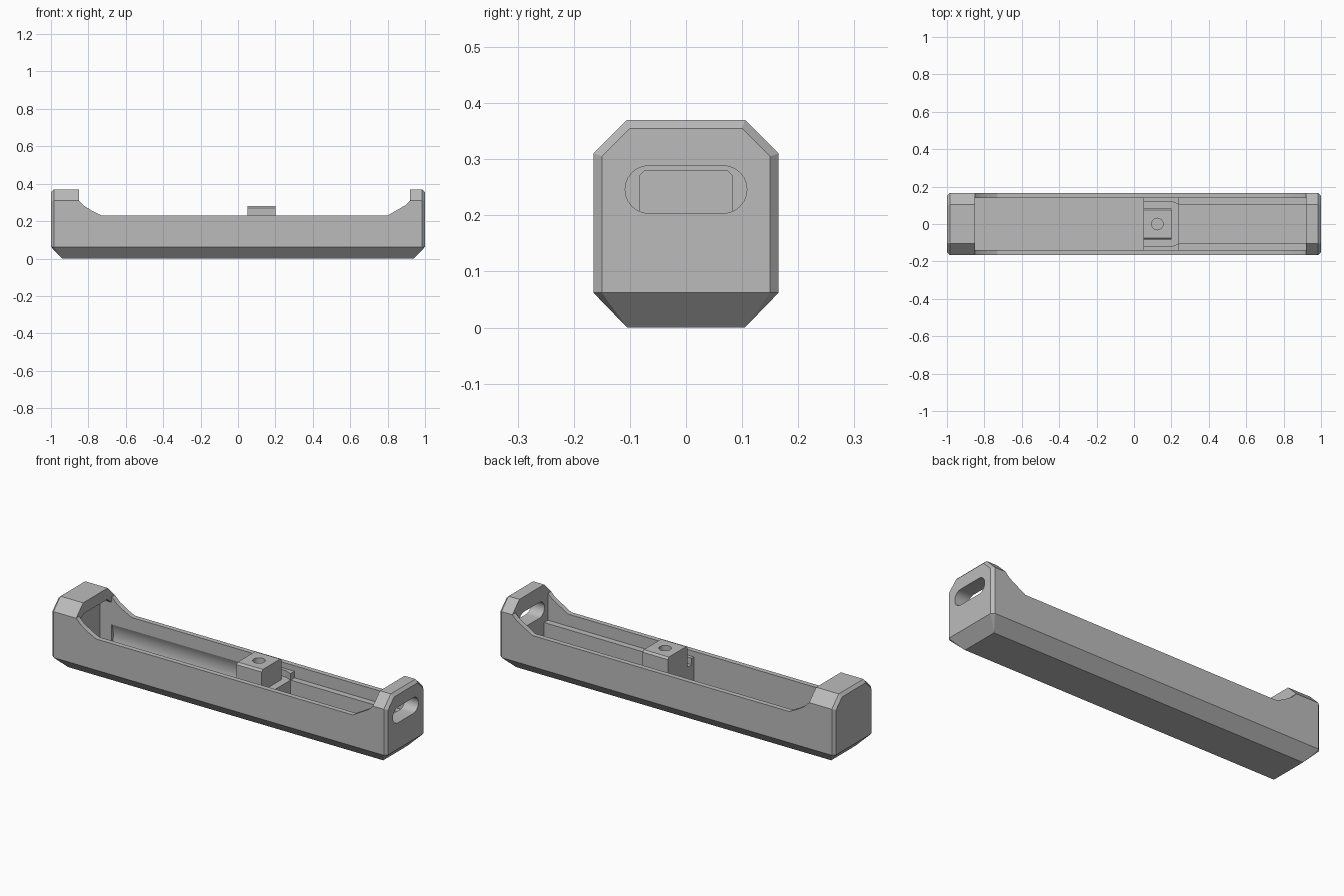
import bpy, bmesh, math

if "Cube" in bpy.data.objects:
    bpy.data.objects.remove(bpy.data.objects["Cube"], do_unlink=True)

grey = bpy.data.materials.new("plain grey")
grey.use_nodes = True
COLOUR = (0.5, 0.5, 0.5, 1)
grey.diffuse_color = COLOUR
grey.node_tree.nodes["Principled BSDF"].inputs["Base Color"].default_value = COLOUR


def finish(name, bm):
    bmesh.ops.recalc_face_normals(bm, faces=bm.faces)
    mesh = bpy.data.meshes.new(name)
    bm.to_mesh(mesh)
    bm.free()
    mesh.materials.append(grey)
    ob = bpy.data.objects.new(name, mesh)
    bpy.context.collection.objects.link(ob)
    return ob


def prism(name, points, axis, start, end):
    """Extrude a flat outline along one axis; points are the other two axes in order."""
    bm = bmesh.new()

    def place(p):
        co = list(p)
        co.insert("xyz".index(axis), start)
        return co
    face = bm.faces.new([bm.verts.new(place(p)) for p in points])
    moved = bmesh.ops.extrude_face_region(bm, geom=[face])["geom"]
    shift = [0, 0, 0]
    shift["xyz".index(axis)] = end - start
    bmesh.ops.translate(bm, vec=shift, verts=[v for v in moved if isinstance(v, bmesh.types.BMVert)])
    return finish(name, bm)


def box(name, x0, x1, y0, y1, z0, z1):
    return prism(name, [(x0, y0), (x1, y0), (x1, y1), (x0, y1)], "z", z0, z1)


def cut(target, cutter):
    mod = target.modifiers.new("cut", "BOOLEAN")
    mod.operation, mod.solver, mod.object = "DIFFERENCE", "EXACT", cutter
    bpy.context.view_layer.objects.active = target
    bpy.ops.object.modifier_apply(modifier=mod.name)
    bpy.data.objects.remove(cutter, do_unlink=True)


def hull(name, points):
    bm = bmesh.new()
    for p in points:
        bm.verts.new(p)
    bmesh.ops.convex_hull(bm, input=bm.verts)
    bmesh.ops.dissolve_limit(bm, angle_limit=0.01, verts=bm.verts, edges=bm.edges)
    return finish(name, bm)


def arc(cx, cy, r, a0, a1, n):
    angles = [math.radians(a0 + (a1 - a0) * i / n) for i in range(n + 1)]
    return [(cx + r * math.cos(a), cy + r * math.sin(a)) for a in angles]


# Chamfered bar body
corner = [(0.94, 0.105, 0), (0.985, 0.165, 0.062), (0.985, 0.165, 0.31), (0.985, 0.105, 0.37),
          (1, 0.15, 0.062), (1, 0.15, 0.305), (1, 0.1, 0.355)]
body = hull("tray_body", [(sx * x, sy * y, z) for x, y, z in corner for sx in (-1, 1) for sy in (-1, 1)])

# Lowered middle with sloping shoulders
cut(body, prism("opening", [(-0.85, 0.5), (-0.85, 0.31), (-0.82, 0.28), (-0.775, 0.252), (-0.73, 0.23),
                            (0.80, 0.23), (0.895, 0.285), (0.92, 0.31), (0.92, 0.5)], "y", -0.3, 0.3))

# Inner trough, pocket under the solid end, and side groove
FLOOR, INNER, LEDGE = 0.05, 0.138, 0.165
cut(body, box("trough", -0.85, 0.92, -INNER, INNER, FLOOR, 0.5))
cut(body, prism("pocket", [(-INNER, FLOOR), (INNER, FLOOR), (INNER, 0.28), (0.1, 0.31), (-0.1, 0.31),
                           (-INNER, 0.28)], "x", -0.92, -0.8))
cut(body, prism("groove", [(0.1, FLOOR)] + arc(0.012, 0.1, 0.14, -20, 26, 8) + [(0.1, 0.161)], "x", -0.85, 0.05))

# Rounded slot through the open end
cut(body, prism("slot", arc(0.066, 0.246, 0.0425, -90, 90, 12) + arc(-0.066, 0.246, 0.0425, 90, 270, 12),
                "x", 0.9, 1.1))

# Ledges and wall ribs on both sides
for side, label in ((1, "back"), (-1, "front")):
    box(label + "_ledge", 0.05, 0.925, *sorted((side * 0.105, side * 0.142)), FLOOR - 0.005, LEDGE)
    rib = [(0.05, 0.12), (0.2, 0.12), (0.24, 0.105), (0.24, 0.142), (0.05, 0.142)]
    prism(label + "_rib", [(x, side * y) for x, y in rib], "z", LEDGE - 0.005, 0.2)

# Cross partition and raised block with a round hole
box("partition", 0.05, 0.24, -0.106, 0.106, FLOOR - 0.005, LEDGE)
block = prism("raised_block", [(-0.084, LEDGE - 0.01), (0.084, LEDGE - 0.01), (0.084, 0.27), (0.074, 0.28),
                               (-0.074, 0.28), (-0.084, 0.27)], "x", 0.05, 0.2)
cut(block, prism("hole", arc(0.125, 0, 0.031, 0, 345, 23), "z", 0.19, 0.4))

# Smooth the curved cuts, keep the chamfers crisp
for ob in (body, block):
    bpy.ops.object.select_all(action="DESELECT")
    ob.select_set(True)
    bpy.context.view_layer.objects.active = ob
    bpy.ops.object.shade_smooth_by_angle(angle=math.radians(20))
